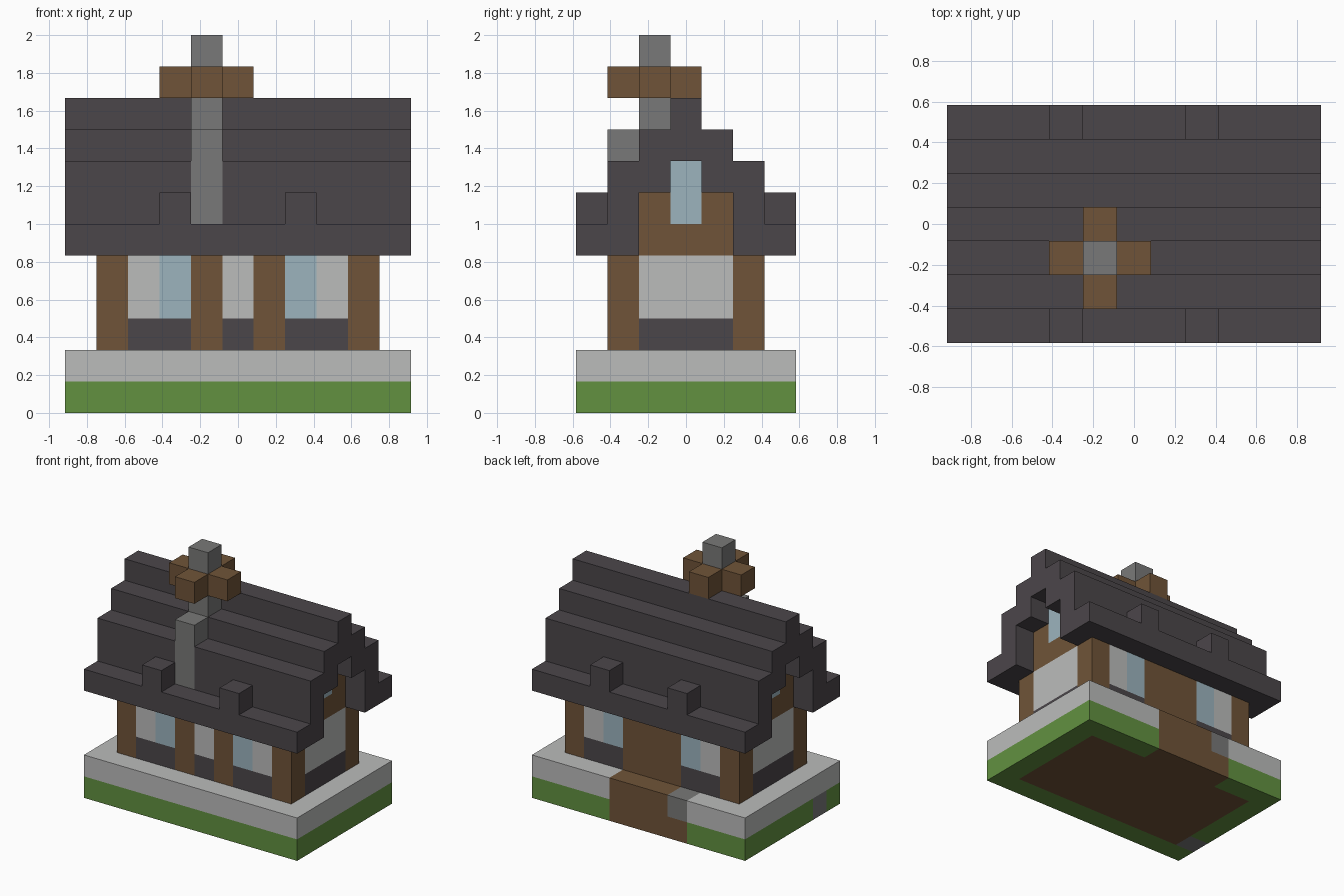
import bpy, bmesh
from math import radians
from mathutils import Vector

cube = bpy.data.objects.get("Cube")
if cube:
    bpy.data.objects.remove(cube, do_unlink=True)

U = 1 / 6                  # edge of one block
NX, NY = 11, 7             # footprint in blocks


def material(name, rgb):
    lin = [((c / 255 + 0.055) / 1.055) ** 2.4 for c in rgb] + [1]
    m = bpy.data.materials.new(name)
    m.use_nodes = True
    m.diffuse_color = lin
    bsdf = m.node_tree.nodes["Principled BSDF"]
    bsdf.inputs["Base Color"].default_value = lin
    bsdf.inputs["Roughness"].default_value = 0.9
    return m


GRASS = material("grass green", (98, 145, 64))
WOOD = material("timber brown", (112, 84, 56))
SLATE = material("dark slate", (75, 70, 74))
PLASTER = material("pale plaster", (187, 188, 187))
STONE = material("stone grey", (121, 121, 120))
GLASS = material("window blue", (156, 180, 190))

cells = {}                 # block position -> part name
parts = {}                 # part name -> material


def fill(part, mat, x, y, z, mirror=""):
    """Fill inclusive block ranges, optionally mirrored in x and/or y."""
    parts[part] = mat
    span = lambda r: range(r[0], r[1] + 1) if isinstance(r, tuple) else (r,)
    for i in span(x):
        for j in span(y):
            for k in span(z):
                for a in {i, NX - 1 - i} if "x" in mirror else {i}:
                    for b in {j, NY - 1 - j} if "y" in mirror else {j}:
                        cells[a, b, k] = part


# Ground, paving and doorstep
fill("lawn", GRASS, (0, 10), (0, 6), 0)
fill("earth_floor", WOOD, (1, 9), (1, 5), 0)
fill("paving", PLASTER, (0, 10), (0, 6), 1)
fill("doorstep", WOOD, (3, 6), 6, 0)
fill("doorstep", WOOD, (4, 6), 6, 1)
fill("step_stone", STONE, 3, 6, 1)
fill("corner_stone", STONE, 0, 1, 0)

# Walls, posts, door and windows
fill("wall_base", SLATE, (1, 9), (1, 5), 2)
fill("wall_panels", PLASTER, (1, 9), (1, 5), (3, 4))
fill("corner_posts", WOOD, 1, 1, (2, 4), "xy")
fill("front_posts", WOOD, 4, 1, (2, 4), "x")
fill("back_door", WOOD, (4, 6), 5, (2, 4))
fill("windows", GLASS, 3, 1, (3, 4), "xy")

# Gable ends
fill("gable_walls", WOOD, (1, 9), (2, 4), (5, 6))
fill("gable_walls", WOOD, (1, 9), 3, 7)
fill("gable_windows", GLASS, 1, 3, (6, 7), "x")

# Stepped roof
fill("roof_eaves", SLATE, (0, 10), 0, 5, "y")
fill("roof_lower", SLATE, (0, 10), 1, (5, 7), "y")
fill("roof_upper", SLATE, (0, 10), 2, (7, 8), "y")
fill("roof_ridge", SLATE, (0, 10), 3, (8, 9))
fill("eave_bumps", SLATE, 3, 0, 6, "xy")

# Chimney with timber collar
fill("chimney", STONE, 4, 1, (6, 8))
fill("chimney", STONE, 4, 2, (9, 11))
for n in (-1, 1):
    fill("chimney_collar", WOOD, 4 + n, 2, 10)
    fill("chimney_collar", WOOD, 4, 2 + n, 10)

# Build each part from its exposed block faces
for part, mat in parts.items():
    bm = bmesh.new()
    for pos in [p for p, owner in cells.items() if owner == part]:
        centre = Vector(pos) + Vector((0.5, 0.5, 0.5))
        for axis in range(3):
            for sign in (-1, 1):
                n = Vector((0, 0, 0))
                n[axis] = sign
                if tuple(int(v) for v in Vector(pos) + n) in cells:
                    continue
                a = Vector((0, 0, 0))
                a[(axis + 1) % 3] = 0.5
                b = n.cross(a)
                quad = [centre + n / 2 + c for c in (a + b, b - a, -a - b, a - b)]
                bm.faces.new([bm.verts.new((v - Vector((NX / 2, NY / 2, 0))) * U)
                              for v in quad])
    if not bm.faces:
        bm.free()
        continue
    bmesh.ops.remove_doubles(bm, verts=bm.verts, dist=U / 100)
    bmesh.ops.dissolve_limit(bm, angle_limit=radians(1), verts=bm.verts, edges=bm.edges)
    mesh = bpy.data.meshes.new(part)
    bm.to_mesh(mesh)
    bm.free()
    mesh.materials.append(mat)
    bpy.context.collection.objects.link(bpy.data.objects.new(part, mesh))
